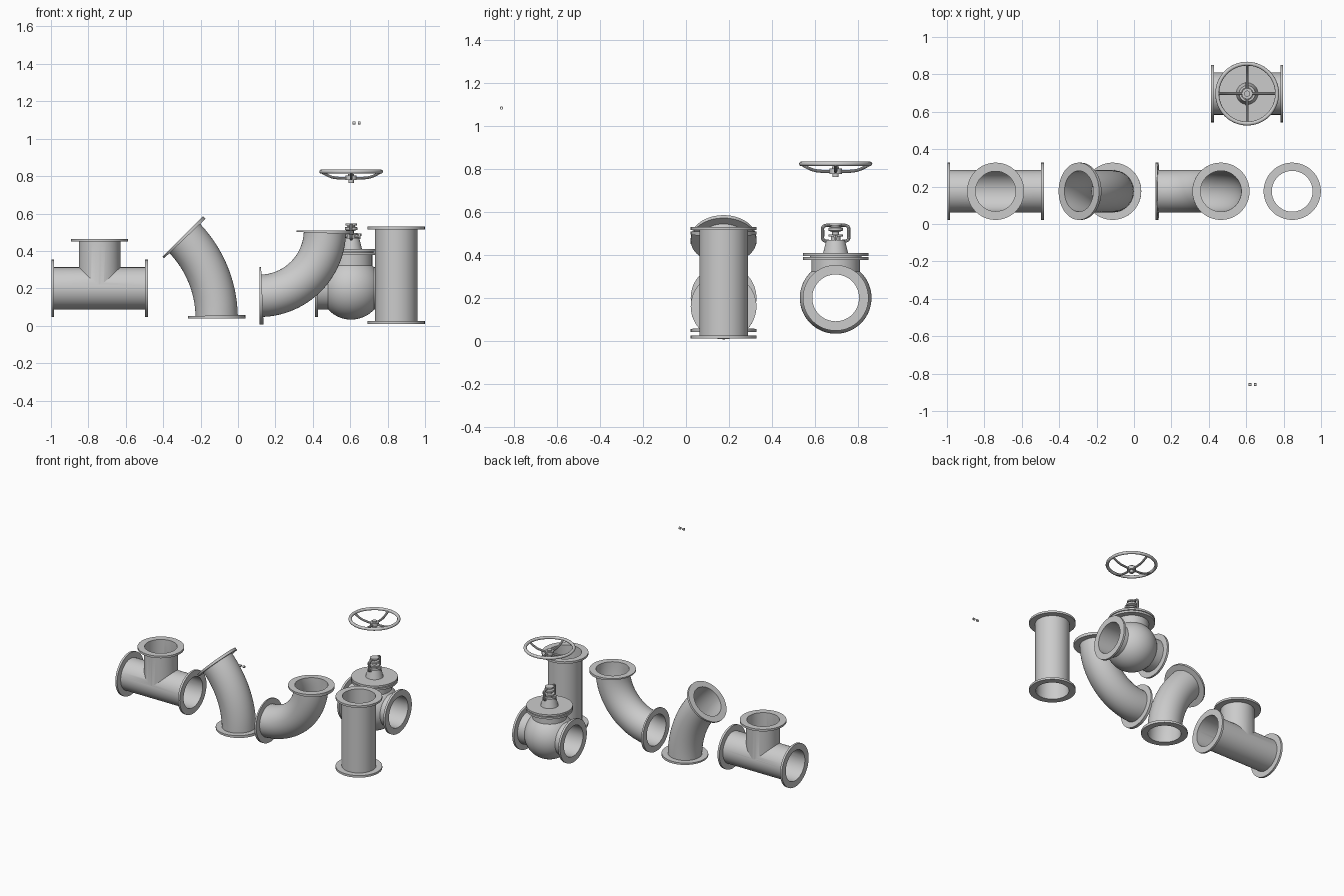
import bpy, bmesh, math
from mathutils import Vector

if "Cube" in bpy.data.objects:
    bpy.data.objects.remove(bpy.data.objects["Cube"])

N = 64           # sides of round parts
F = 0.153        # flange radius
RO, RI = 0.113, 0.109   # pipe outer / inner radius
T = 0.015        # flange thickness
ROW_Y = 0.175    # row of fittings
VX, VY = 0.605, 0.697   # valve axis


def smooth(ob, angle=35):
    bpy.ops.object.select_all(action='DESELECT')
    bpy.context.view_layer.objects.active = ob
    ob.select_set(True)
    bpy.ops.object.shade_smooth_by_angle(angle=math.radians(angle))
    return ob


def loft(name, rings, closed=False, n=N):
    """Skin rings (x, y, z, tilt, radius); tilt turns the axis from +z to +x."""
    bm = bmesh.new()
    rows = []
    for x, y, z, t, r in rings:
        side = Vector((math.cos(t), 0, -math.sin(t)))
        row = []
        for i in range(n):
            a = 2 * math.pi * i / n
            row.append(bm.verts.new(Vector((x, y, z)) + r * (math.cos(a) * side + math.sin(a) * Vector((0, 1, 0)))))
        rows.append(row)
    pairs = list(zip(rows, rows[1:]))
    if closed:
        pairs.append((rows[-1], rows[0]))
    else:
        bm.faces.new(rows[0])
        bm.faces.new(rows[-1])
    for a, b in pairs:
        for i in range(n):
            j = (i + 1) % n
            bm.faces.new((a[i], a[j], b[j], b[i]))
    bmesh.ops.recalc_face_normals(bm, faces=bm.faces)
    me = bpy.data.meshes.new(name)
    bm.to_mesh(me)
    bm.free()
    ob = bpy.data.objects.new(name, me)
    bpy.context.collection.objects.link(ob)
    return smooth(ob)


def flanged(name, length, frame, steps):
    """Hollow pipe with a flange at both ends, along frame(s) -> (x, y, z, tilt)."""
    mids = [T + (length - 2 * T) * i / steps for i in range(steps + 1)]
    prof = [(0, F), (T, F)] + [(s, RO) for s in mids] + [(length - T, F), (length, F)]
    prof += [(length, RI)] + [(s, RI) for s in reversed(mids)] + [(0, RI)]
    return loft(name, [(*frame(s), r) for s, r in prof], closed=True)


def lathe(name, x, y, profile, n=N):
    return loft(name, [(x, y, z, 0, r) for z, r in profile], n=n)


def rod(name, pts, r):
    cu = bpy.data.curves.new(name, 'CURVE')
    cu.dimensions = '3D'
    cu.bevel_depth, cu.bevel_resolution, cu.use_fill_caps = r, 3, True
    sp = cu.splines.new('NURBS')
    sp.points.add(len(pts) - 1)
    for p, co in zip(sp.points, pts):
        p.co = (*co, 1)
    sp.order_u, sp.use_endpoint_u, sp.resolution_u = 3, True, 8
    ob = bpy.data.objects.new(name, cu)
    bpy.context.collection.objects.link(ob)
    bpy.ops.object.select_all(action='DESELECT')
    bpy.context.view_layer.objects.active = ob
    ob.select_set(True)
    bpy.ops.object.convert(target='MESH')
    return smooth(bpy.context.object)


def boolean(ob, other, op):
    m = ob.modifiers.new(op, 'BOOLEAN')
    m.operation, m.object, m.solver = op, other, 'EXACT'
    bpy.context.view_layer.objects.active = ob
    bpy.ops.object.modifier_apply(modifier=m.name)
    bpy.data.objects.remove(other)


# straight pipe
flanged('straight_pipe', 0.52, lambda s: (0.846, ROW_Y, 0.01 + s, 0), 1)

# 45 degree bend
R1 = 0.618
def bend45(s):
    a = s / R1
    return (-0.114 - R1 * (1 - math.cos(a)), ROW_Y, 0.04 + R1 * math.sin(a), -a)
flanged('bend_45', R1 * math.pi / 4, bend45, 16)

# 90 degree elbow
R2 = 0.35
def elbow90(s):
    a = s / R2
    return (0.115 + R2 * math.sin(a), ROW_Y, 0.16 + R2 * (1 - math.cos(a)), math.pi / 2 - a)
flanged('elbow_90', R2 * math.pi / 2, elbow90, 24)

# tee: joined solids, then bored out
def run(name, prof):
    return loft(name, [(-0.74 + x, ROW_Y, 0.2, math.pi / 2, r) for x, r in prof])
H = 0.258
tee = run('tee', [(-H, F), (-H + T, F), (-H + T, RO), (H - T, RO), (H - T, F), (H, F)])
branch = lathe('branch', -0.74, ROW_Y, [(0.2, 0.111), (0.45, 0.111), (0.45, F), (0.465, F)])
boolean(tee, branch, 'UNION')
boolean(tee, run('bore_run', [(-0.4, RI), (0.4, RI)]), 'DIFFERENCE')
boolean(tee, lathe('bore_branch', -0.74, ROW_Y, [(0.2, 0.107), (0.6, 0.107)]), 'DIFFERENCE')
smooth(tee)

# valve body: globe with two flanged ports and a through bore
H, S = 0.192, 0.167
prof = [(-H, F), (-H + T, F), (-H + T, RO)]
a0 = math.asin(RO / S)
for i in range(25):
    a = a0 + (math.pi - 2 * a0) * i / 24
    prof.append((-S * math.cos(a), S * math.sin(a)))
prof += [(H - T, RO), (H - T, F), (H, F), (H, RI), (-H, RI)]
loft('valve_body', [(VX + x, VY, 0.2, math.pi / 2, r) for x, r in prof], closed=True)

# neck, neck flange, bonnet flange and bonnet
lathe('valve_neck', VX, VY, [(0.318, RO), (0.377, RO), (0.377, F), (0.391, F)])
lathe('gasket', VX, VY, [(0.391, 0.12), (0.396, 0.12)])
lathe('bonnet', VX, VY, [(0.396, F), (0.41, F), (0.41, 0.058), (0.47, 0.043), (0.47, 0.022)])
lathe('stem_gland', VX, VY, [(0.465, 0.022), (0.485, 0.022), (0.485, 0.034), (0.495, 0.034),
                             (0.495, 0.016), (0.507, 0.016), (0.513, 0.034), (0.526, 0.034),
                             (0.53, 0.02), (0.536, 0.02), (0.536, 0.03), (0.546, 0.03)], n=32)
# gland bolts and yoke arms
lathe_pts = [(0.465, 0.006), (0.48, 0.006), (0.48, 0.011), (0.492, 0.011)]
for s, side in ((-1, 'left'), (1, 'right')):
    lathe(f'gland_bolt_{side}', VX + s * 0.045, VY, lathe_pts, n=6)
    rod(f'gland_bar_{side}', [(VX, VY, 0.475), (VX + s * 0.025, VY, 0.475), (VX + s * 0.048, VY, 0.475)], 0.007)
    rod(f'yoke_arm_{side}', [(VX, VY + s * d, z) for d, z in
        ((0.03, 0.464), (0.062, 0.462), (0.06, 0.5), (0.062, 0.542), (0.02, 0.538))], 0.008)

# handwheel rim, hub and curved spokes
bpy.ops.mesh.primitive_torus_add(location=(VX, VY, 0.824), major_radius=0.16, minor_radius=0.0105,
                                 major_segments=64, minor_segments=14)
rim = bpy.context.object
rim.name = 'handwheel_rim'
smooth(rim)
lathe('handwheel_hub', VX, VY, [(0.762, 0.014), (0.778, 0.014), (0.778, 0.029), (0.803, 0.029),
                                (0.803, 0.016), (0.812, 0.016)], n=32)
for i in range(4):
    c, s = round(math.cos(i * math.pi / 2)), round(math.sin(i * math.pi / 2))
    rod(f'handwheel_spoke_{i}', [(VX + c * d, VY + s * d, z) for d, z in
        ((0.02, 0.788), (0.07, 0.788), (0.12, 0.798), (0.158, 0.822))], 0.0075)

# pair of loose small nuts
for i, x in enumerate((0.613, 0.642)):
    loft(f'small_nut_{i}', [(x + d, -0.859, 1.084, math.pi / 2, r) for d, r in
         ((0, 0.008), (0.014, 0.008), (0.014, 0.004), (0, 0.004))], closed=True, n=12)
